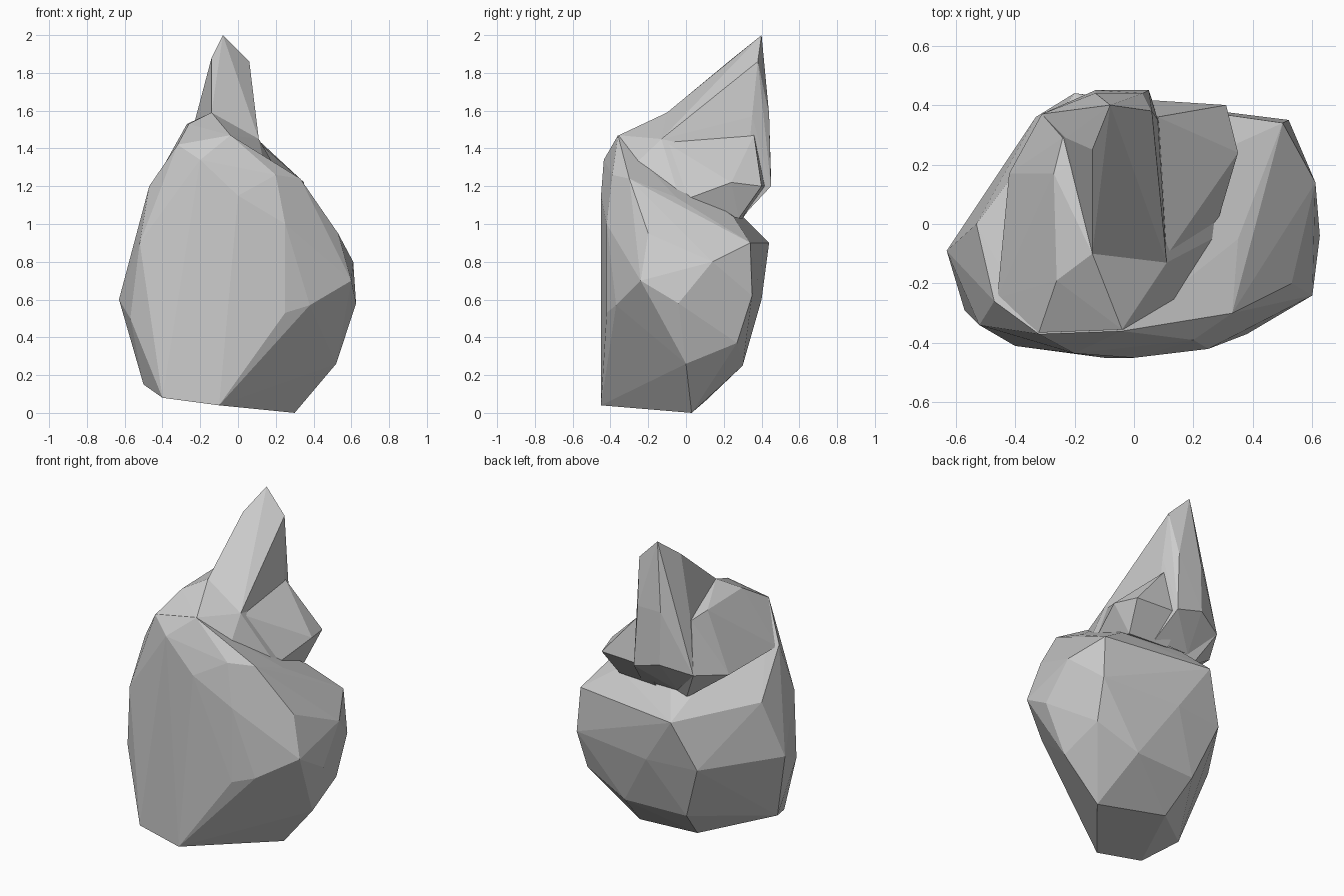
import bpy, bmesh


def hull(name, pts):
    """Faceted stone block: the convex skin around a few corner points."""
    bm = bmesh.new()
    for p in pts:
        bm.verts.new(p)
    bmesh.ops.convex_hull(bm, input=bm.verts[:])
    loose = [v for v in bm.verts if not v.link_faces]
    bmesh.ops.delete(bm, geom=loose, context='VERTS')
    bmesh.ops.recalc_face_normals(bm, faces=bm.faces[:])
    me = bpy.data.meshes.new(name)
    bm.to_mesh(me)
    bm.free()
    ob = bpy.data.objects.new(name, me)
    bpy.context.collection.objects.link(ob)
    return ob


# Main boulder, flat in front and narrowing to the foot
boulder = hull("boulder", [
    # foot
    (-.1, -.45, .04), (-.4, -.41, .08), (-.5, -.2, .15), (.1, -.2, .035),
    (.3, .03, 0), (-.15, .1, .06),
    # lower flanks
    (.25, -.42, .53), (.38, -.37, .57), (.52, 0, .26), (.5, .27, .37),
    (.22, .3, .25), (-.2, .28, .25),
    # widest belt
    (-.63, -.09, .6), (-.57, -.29, .5), (.625, -.04, .58), (.6, -.24, .7),
    (.52, .35, .62), (0, .4, .6), (-.33, .36, .6),
    # upper belt
    (.61, .14, .8), (.5, .34, .9), (-.2, .44, .9),
    (-.53, 0, .95), (-.52, -.34, .9), (.25, -.42, 1.0), (.53, -.2, .95),
    # rim
    (-.47, -.26, 1.2), (0, -.45, 1.15), (-.2, -.435, 1.34), (.2, -.39, 1.26),
    (.33, -.3, 1.24), (.35, -.05, 1.14), (.3, .25, 1.04), (-.1, .3, 1.04),
    (-.32, -.37, 1.42), (-.04, -.36, 1.47)])

# Sloping shoulder on top of the boulder
shoulder = hull("shoulder", [
    (-.46, -.25, 1.19), (-.3, -.35, 1.19), (.05, -.36, 1.2), (.15, -.33, 1.26),
    (-.32, -.365, 1.42), (-.04, -.355, 1.47), (.11, -.13, 1.45), (-.26, -.19, 1.53),
    (-.14, -.1, 1.59), (-.27, .17, 1.53), (-.42, .17, 1.16), (.3, -.03, 1.12),
    (-.31, .37, 1.2), (-.24, .29, 1.5), (0, .3, 1.5), (.2, .25, 1.0), (-.2, .28, 1.0)])

# Flange running down to the right rear, below the peak
flange = hull("flange", [
    (.35, .24, 1.22), (.31, .4, 1.2), (.08, .36, 1.47), (.1, -.12, 1.44),
    (.27, .28, 1.03), (0, .3, 1.03), (0, .42, 1.2), (.27, -.03, 1.12)])

# Leaning peak
peak = hull("peak", [
    (-.08, .4, 2.0), (.06, .38, 1.86), (-.14, .25, 1.88), (-.09, .08, 1.66),
    (.08, .35, 1.57), (.11, -.13, 1.45), (-.14, -.1, 1.59), (-.23, .29, 1.54),
    (-.13, .45, 1.25), (.05, .45, 1.2), (-.13, .44, 1.58), (.03, .44, 1.58),
    (-.31, .37, 1.2), (.1, .3, 1.04), (-.15, .3, 1.04)])

# Fuse the blocks into one stone
bpy.context.view_layer.objects.active = boulder
for part in (shoulder, flange, peak):
    mod = boulder.modifiers.new("fuse", 'BOOLEAN')
    mod.operation = 'UNION'
    mod.solver = 'EXACT'
    mod.object = part
    bpy.ops.object.modifier_apply(modifier=mod.name)
    bpy.data.objects.remove(part)
boulder.name = "rock"
